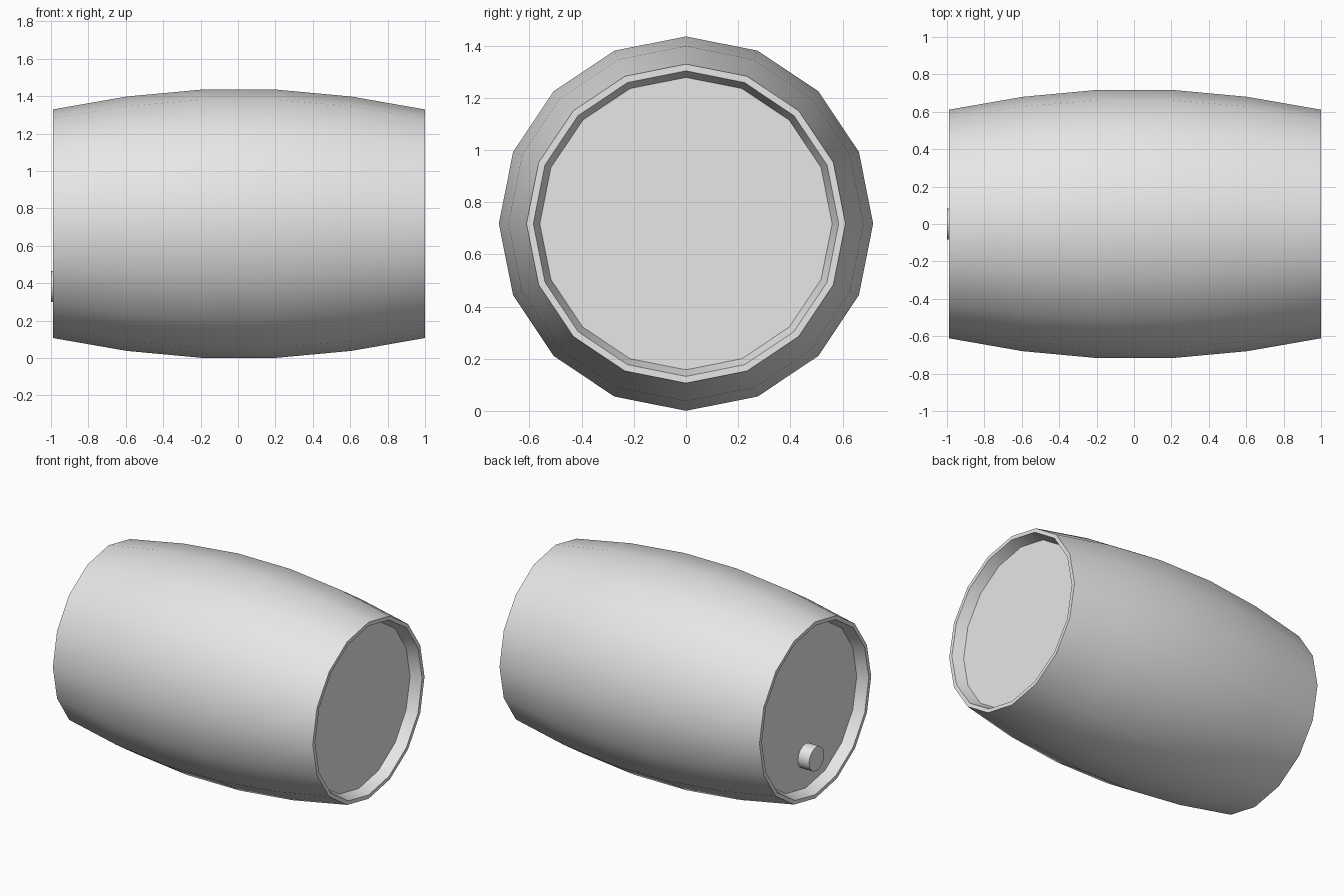
import bpy, bmesh, math
from mathutils import Matrix

cube = bpy.data.objects.get("Cube")
if cube:
    bpy.data.objects.remove(cube)

SIDES = 16
CENTRE_X, CENTRE_Z = 0.005, 0.718

grey = bpy.data.materials.new("light_grey")
grey.use_nodes = True
grey.diffuse_color = (0.8, 0.8, 0.8, 1)
grey.node_tree.nodes["Principled BSDF"].inputs["Base Color"].default_value = (0.8, 0.8, 0.8, 1)


def finish(name, bm):
    """Turn a bmesh into a smooth-shaded object with sharp rims."""
    bmesh.ops.recalc_face_normals(bm, faces=bm.faces)
    mesh = bpy.data.meshes.new(name)
    bm.to_mesh(mesh)
    bm.free()
    mesh.materials.append(grey)
    obj = bpy.data.objects.new(name, mesh)
    bpy.context.collection.objects.link(obj)
    bpy.ops.object.select_all(action='DESELECT')
    obj.select_set(True)
    bpy.context.view_layer.objects.active = obj
    bpy.ops.object.shade_smooth_by_angle(angle=math.radians(25))
    return obj


def disc_along_x(name, radius, x0, x1, z):
    """Solid round piece with its axis along x."""
    bm = bmesh.new()
    place = Matrix.Translation(((x0 + x1) / 2, 0, z)) @ Matrix.Rotation(math.pi / 2, 4, 'Y')
    bmesh.ops.create_cone(bm, cap_ends=True, segments=SIDES, radius1=radius,
                          radius2=radius, depth=abs(x1 - x0), matrix=place)
    return finish(name, bm)


# Barrel wall: closed profile of (x, radius), mirrored and turned around x
outer = [(0.2, 0.717), (0.6, 0.68), (0.995, 0.611)]
inner = [(0.995, 0.585), (0.92, 0.56), (0.6, 0.625), (0.2, 0.66)]
half = outer + inner
profile = half + [(-x, r) for x, r in reversed(half)]

bm = bmesh.new()
rings = []
for i in range(SIDES):
    a = 2 * math.pi * i / SIDES
    rings.append([bm.verts.new((CENTRE_X + x, r * math.sin(a), CENTRE_Z + r * math.cos(a)))
                  for x, r in profile])
count = len(profile)
for i in range(SIDES):
    here, there = rings[i], rings[(i + 1) % SIDES]
    for j in range(count):
        k = (j + 1) % count
        bm.faces.new((here[j], here[k], there[k], there[j]))
finish("barrel_wall", bm)

# Recessed heads at both ends
for name, side in (("left_head", 1), ("right_head", -1)):
    disc_along_x(name, 0.56, CENTRE_X + side * 0.92, CENTRE_X + side * 0.88, CENTRE_Z)

# Plug low on the right head
disc_along_x("plug", 0.083, -1.0, -0.9, 0.383)
